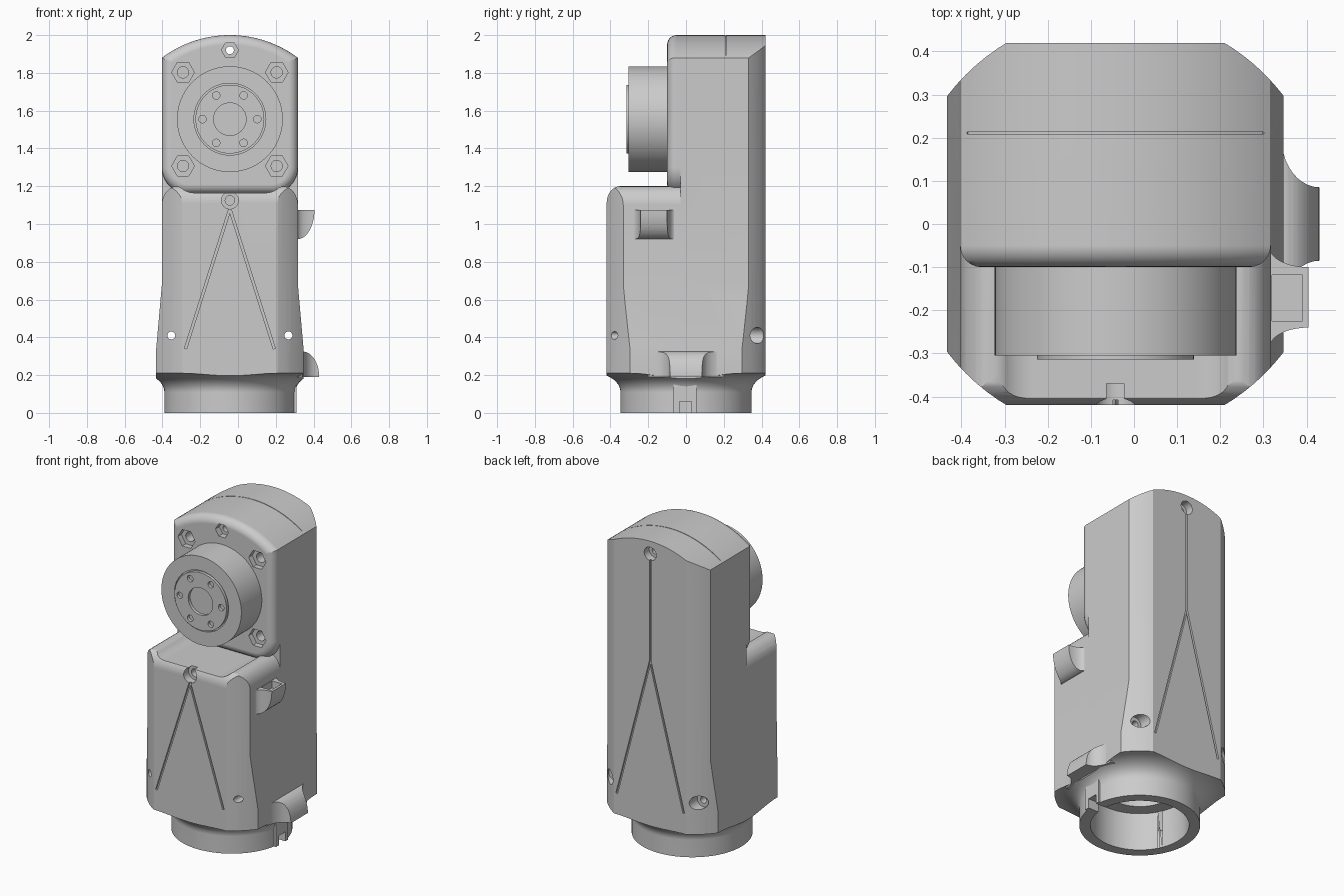
import bpy, bmesh, math
from mathutils import Vector

cube = bpy.data.objects.get("Cube")
if cube:
    bpy.data.objects.remove(cube, do_unlink=True)

AXIS_X = -0.043          # the body axis sits slightly to the right of centre
HEAD_Z = 1.555           # height of the actuator axis

grey = bpy.data.materials.new("satin_grey")
grey.use_nodes = True
grey.diffuse_color = (0.6, 0.6, 0.6, 1)
grey.node_tree.nodes["Principled BSDF"].inputs["Base Color"].default_value = (0.6, 0.6, 0.6, 1)


# ---------- helpers ----------
def finish_mesh(name, bm):
    bmesh.ops.recalc_face_normals(bm, faces=bm.faces)
    bmesh.ops.translate(bm, verts=bm.verts, vec=(AXIS_X, 0, 0))
    mesh = bpy.data.meshes.new(name)
    bm.to_mesh(mesh)
    bm.free()
    mesh.materials.append(grey)
    obj = bpy.data.objects.new(name, mesh)
    bpy.context.collection.objects.link(obj)
    return obj


def prism(name, pts, lo, hi, axis="y", bevel_lo=0):
    """Extrude a 2D outline along an axis, optionally rounding the rim at lo."""
    place = {"x": lambda a, b, t: (t, a, b),
             "y": lambda a, b, t: (a, t, b),
             "z": lambda a, b, t: (a, b, t)}[axis]
    bm = bmesh.new()
    v0 = [bm.verts.new(place(a, b, lo)) for a, b in pts]
    v1 = [bm.verts.new(place(a, b, hi)) for a, b in pts]
    rim = bm.faces.new(v0)
    bm.faces.new(v1[::-1])
    n = len(pts)
    for i in range(n):
        j = (i + 1) % n
        bm.faces.new((v0[i], v1[i], v1[j], v0[j]))
    bmesh.ops.recalc_face_normals(bm, faces=bm.faces)
    if bevel_lo:
        bmesh.ops.bevel(bm, geom=list(rim.edges), offset=bevel_lo, segments=6,
                        profile=0.5, affect="EDGES", clamp_overlap=False)
    return finish_mesh(name, bm)


def arc(cx, cz, rx, rz, a0, a1, n=10):
    angles = [math.radians(a0 + (a1 - a0) * i / n) for i in range(n + 1)]
    return [(cx + rx * math.cos(a), cz + rz * math.sin(a)) for a in angles]


def disc(x, z, r, y0, y1, n=32, name="cutter"):
    return prism(name, arc(x, z, r, r, 0, 360, n)[:-1], y0, y1)


def box(name, x0, x1, y0, y1, z0, z1):
    return prism(name, [(x0, y0), (x1, y0), (x1, y1), (x0, y1)], z0, z1, "z")


def lathe(name, profile, n=96):
    bm = bmesh.new()
    verts = [bm.verts.new((r, 0, z)) for r, z in profile]
    edges = [bm.edges.new(p) for p in zip(verts, verts[1:])]
    bmesh.ops.spin(bm, geom=verts + edges, cent=(0, 0, 0), axis=(0, 0, 1),
                   angle=math.tau, steps=n, use_merge=True)
    bmesh.ops.remove_doubles(bm, verts=bm.verts, dist=1e-5)
    return finish_mesh(name, bm)


def combine(obj, other, operation="DIFFERENCE"):
    mod = obj.modifiers.new("bool", "BOOLEAN")
    mod.operation, mod.solver, mod.object = operation, "EXACT", other
    bpy.context.view_layer.objects.active = obj
    bpy.ops.object.modifier_apply(modifier=mod.name)
    bpy.data.objects.remove(other, do_unlink=True)


def mirrored(half):
    return half + [(-x, z) for x, z in reversed(half) if x > 1e-6]


def groove(p, q, y0, y1, width=0.012):
    p, q = Vector(p), Vector(q)
    d = (q - p).normalized() * width / 2
    s = Vector((-d.y, d.x))
    return prism("cutter", [p - s, q - s, q + s, p + s], y0, y1)


# ---------- body: rear column, front block and head ----------
flank = [(0.39, 0), (0.39, 0.34), (0.36, 0.68)]
body = prism("body", mirrored(flank + [(0.36, 1.5)]), -0.03, 0.42)

# front block with a cradle under the head and rounded shoulders
cradle = arc(0.28, 1.1, 0.08, 0.1, 0, 90, 8) + arc(0.19, 1.265, 0.1, 0.1, -45, -90, 5)
front_block = prism("front_block", mirrored(flank + cradle), -0.42, 0)
side_outline = [(0.1, 0), (0.1, 1.3), (-0.36, 1.3)] + arc(-0.35, 1.11, 0.07, 0.09, 90, 180, 8) + [(-0.42, 0)]
combine(front_block, prism("cutter", side_outline, -0.6, 0.6, "x"), "INTERSECT")
combine(body, front_block, "UNION")

# head with arched top, rounded lower corners and a soft front rim
arch = math.degrees(math.asin(0.6))
head_half = arc(0.22, 1.3, 0.14, 0.14, -90, 0) + arc(0, 1.4, 0.6, 0.6, 90 - arch, 90, 14)
combine(body, prism("head", mirrored(head_half), -0.1, 0.42, bevel_lo=0.05), "UNION")

# turned envelope: round corners, flare and collar
envelope = lathe("cutter", [(0, 0), (0.347, 0), (0.347, 0.11)]
                 + arc(0.49, 0.11, 0.143, 0.1, 180, 90, 12) + [(0.49, 2.1), (0, 2.1)])
combine(body, envelope, "INTERSECT")

# collar bore, inner step and key slot
for r, z in ((0.283, 0.24), (0.2, 0.4)):
    combine(body, lathe("cutter", [(0, -0.1), (r, -0.1), (r, z), (0, z)], 64))

# ---------- screw holes ----------
for sx in (-1, 1):
    combine(body, disc(sx * 0.31, 0.41, 0.021, -0.6, 0.6, 20))
    combine(body, disc(sx * 0.31, 0.41, 0.043, 0.33, 0.6))
    for sz in (-1, 1):
        x, z = sx * 0.248, HEAD_Z + sz * 0.248
        combine(body, disc(x, z, 0.06, -0.2, -0.065, 6))
        combine(body, disc(x, z, 0.03, -0.2, 0.05, 20))
combine(body, disc(0, 1.92, 0.045, -0.2, -0.06, 6))
combine(body, disc(0, 1.92, 0.021, -0.2, 0.6, 20))
combine(body, disc(0, 1.92, 0.042, 0.37, 0.6))
combine(body, disc(0, 1.125, 0.045, -0.6, -0.37))
combine(body, disc(0, 1.125, 0.025, -0.6, -0.28, 20))

# ---------- decorative grooves and top seam ----------
for sx in (-1, 1):
    combine(body, groove((0, 1.08), (sx * 0.235, 0.34), -0.5, -0.408))
    combine(body, groove((0, 1.24), (sx * 0.235, 0.34), 0.408, 0.5))
combine(body, groove((0, 1.9), (0, 1.23), 0.408, 0.5))
seam = arc(0, 1.4, 0.595, 0.595, 55, 125, 20) + arc(0, 1.4, 0.64, 0.64, 125, 55, 20)
combine(body, prism("cutter", seam, 0.209, 0.213))


# ---------- side hooks ----------
def hook(name, y, half_base, half_tip, x0, x1, z_flat, z_point):
    rx, ry = x1 - x0, half_base - half_tip
    plan = (arc(x1, y + half_base, rx, ry, 180, 270)
            + arc(x1, y - half_base, rx, ry, 90, 180)
            + [(0.33, y - half_base), (0.33, y + half_base)])
    obj = prism(name, plan, 0.1, 1.2, "z")
    outline = arc(x0, z_flat, rx, z_point - z_flat, 0, 90) + [(0.33, z_point), (0.33, z_flat)]
    combine(obj, prism("cutter", outline, -0.6, 0.6), "INTERSECT")
    return obj


lower_hook = hook("lower_hook", 0, 0.2, 0.085, 0.385, 0.473, 0.19, 0.325)
upper_hook = hook("upper_hook", -0.17, 0.115, 0.07, 0.358, 0.448, 1.075, 0.92)
combine(upper_hook, box("cutter", 0.363, 0.433, -0.225, -0.118, 1.03, 1.2))

# key rib on the collar, with its slot
key_rib = box("key_rib", 0.3, 0.354, -0.065, 0.055, 0, 0.2)
for part in (body, key_rib):
    combine(part, box("cutter", 0.2, 0.45, -0.035, 0.03, -0.1, 0.06))

# ---------- actuator ----------
actuator = disc(0, HEAD_Z, 0.28, -0.305, -0.07, 96, "actuator")
combine(actuator, disc(0, HEAD_Z, 0.19, -0.4, -0.295, 64))
flange = disc(0, HEAD_Z, 0.182, -0.314, -0.28, 64, "output_flange")
combine(flange, disc(0, HEAD_Z, 0.086, -0.4, -0.285, 48))
for i in range(6):
    a = math.radians(60 * i)
    combine(flange, disc(0.145 * math.cos(a), HEAD_Z + 0.145 * math.sin(a), 0.02, -0.4, -0.29, 16))

# ---------- shading ----------
for obj in (body, lower_hook, upper_hook, key_rib, actuator, flange):
    bpy.ops.object.select_all(action="DESELECT")
    obj.select_set(True)
    bpy.context.view_layer.objects.active = obj
    bpy.ops.object.shade_smooth_by_angle(angle=math.radians(25))
    weighted = obj.modifiers.new("weighted_normals", "WEIGHTED_NORMAL")
    weighted.keep_sharp = True
